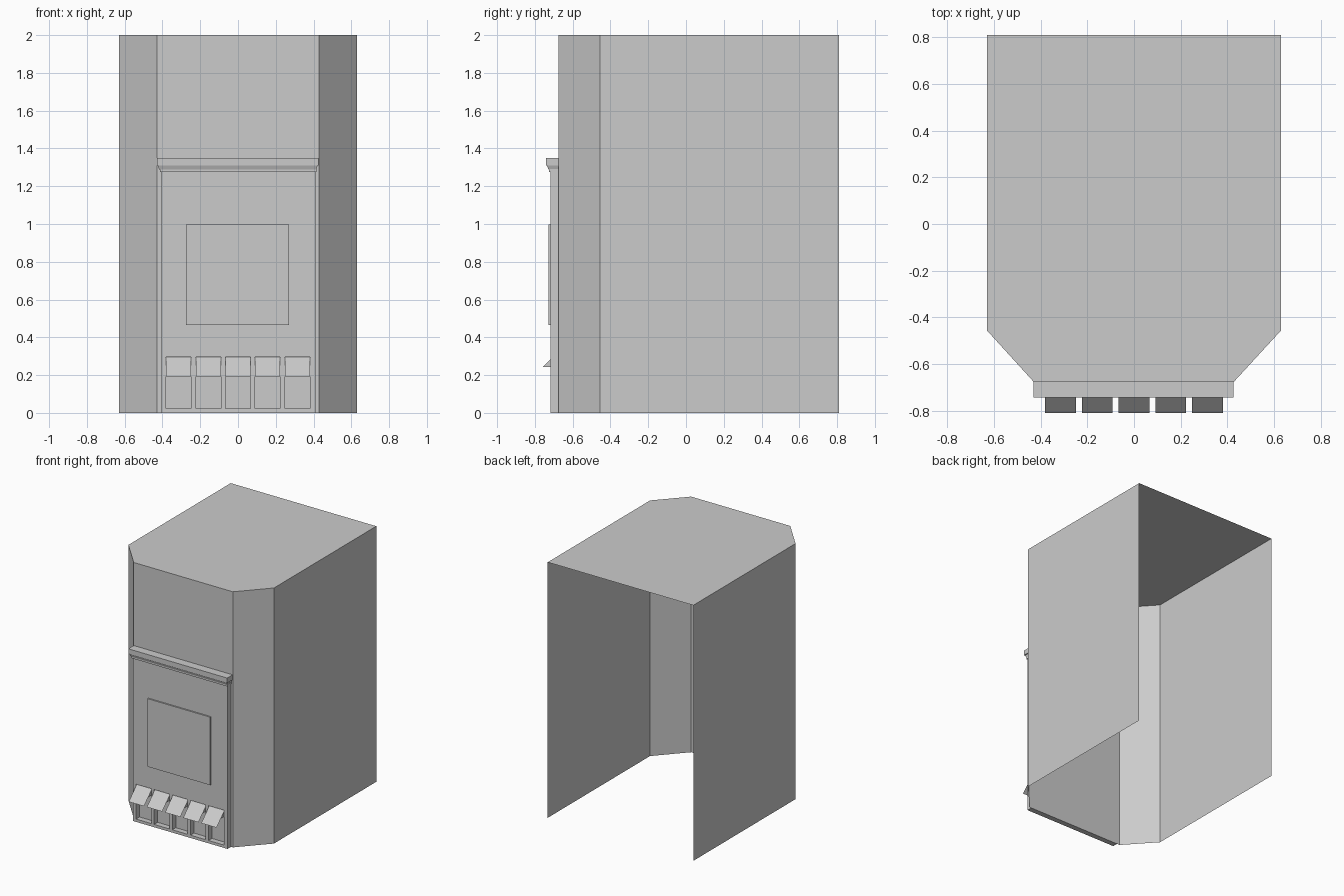
import bpy, bmesh

cube = bpy.data.objects.get("Cube")
if cube:
    bpy.data.objects.remove(cube, do_unlink=True)

# One plain grey for the whole model
GREY = (0.6, 0.6, 0.6, 1.0)
grey = bpy.data.materials.new("plain grey")
grey.use_nodes = True
grey.diffuse_color = GREY
grey.node_tree.nodes["Principled BSDF"].inputs["Base Color"].default_value = GREY


def finish(name, bm):
    mesh = bpy.data.meshes.new(name)
    bm.to_mesh(mesh)
    bm.free()
    mesh.materials.append(grey)
    obj = bpy.data.objects.new(name, mesh)
    bpy.context.collection.objects.link(obj)
    return obj


def box(name, x0, x1, y0, y1, z0, z1, inset=0.0):
    """Box whose bottom end may be drawn in at the front and sides."""
    bm = bmesh.new()
    bmesh.ops.create_cube(bm, size=1)
    for v in bm.verts:
        low = inset if v.co.z < 0 else 0
        v.co = (x0 + low if v.co.x < 0 else x1 - low,
                y0 + low if v.co.y < 0 else y1,
                z0 if v.co.z < 0 else z1)
    return finish(name, bm)


FRONT, PANEL, BACK = -0.675, -0.718, 0.81

# Shell: thin walls with chamfered front corners, open at the back and below
plan = [(-0.63, BACK), (-0.63, -0.455), (-0.43, FRONT),
        (0.428, FRONT), (0.63, -0.455), (0.63, BACK)]
bm = bmesh.new()
low = [bm.verts.new((x, y, 0)) for x, y in plan]
high = [bm.verts.new((x, y, 2)) for x, y in plan]
for i in range(len(plan) - 1):
    bm.faces.new((low[i], low[i + 1], high[i + 1], high[i]))
bm.faces.new(high)
finish("shell", bm)

# Front panel: a grid with a row of openings left out, then given depth
openings = [(-0.38 + 0.157 * i, -0.248 + 0.157 * i) for i in range(5)]
xs = [-0.405] + [x for pair in openings for x in pair] + [0.412]
zs = [0, 0.022, 0.295, 1.28]
bm = bmesh.new()
grid = [[bm.verts.new((x, PANEL, z)) for x in xs] for z in zs]
for r in range(len(zs) - 1):
    for c in range(len(xs) - 1):
        if r == 1 and c % 2 == 1:
            continue
        bm.faces.new((grid[r][c], grid[r][c + 1],
                      grid[r + 1][c + 1], grid[r + 1][c]))
depth = bmesh.ops.extrude_face_region(bm, geom=bm.faces[:], use_keep_orig=True)
for v in depth["geom"]:
    if isinstance(v, bmesh.types.BMVert):
        v.co.y = FRONT
bmesh.ops.recalc_face_normals(bm, faces=bm.faces[:])
finish("front_panel", bm)

# Raised plate on the panel
box("door_plate", -0.275, 0.27, -0.729, PANEL, 0.465, 0.997)

# Mantel shelf and its stepped moulding
box("mantel_shelf", -0.43, 0.426, -0.742, FRONT, 1.311, 1.35)
box("mantel_moulding", -0.425, 0.421, -0.736, FRONT, 1.288, 1.309, inset=0.008)
box("mantel_lower_moulding", -0.413, 0.416, -0.726, FRONT, 1.275, 1.29)

# Sloping flaps with small triangular cheeks over the openings
for i, (x0, x1) in enumerate(openings):
    bm = bmesh.new()
    rows = [[bm.verts.new((x, y, z)) for y, z in
             ((-0.705, 0.295), (-0.758, 0.242), (-0.808, 0.192), (PANEL, 0.242))]
            for x in (x0, x1)]
    a, b = rows
    bm.faces.new((a[0], a[1], b[1], b[0]))
    bm.faces.new((a[1], a[2], b[2], b[1]))
    bm.faces.new((a[0], a[3], a[1]))
    bm.faces.new((b[0], b[1], b[3]))
    finish(f"flap_{i + 1}", bm)
